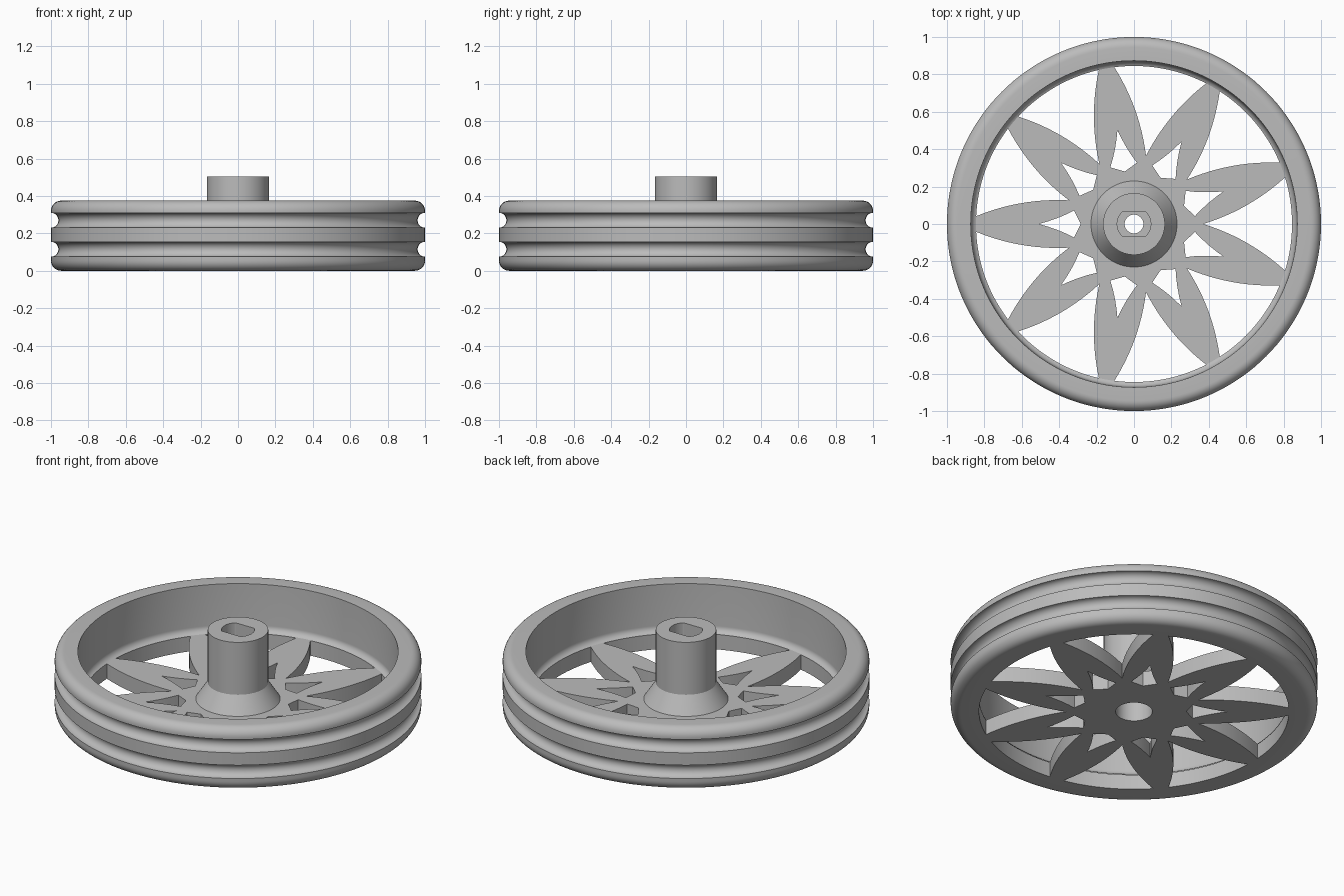
import bpy, bmesh, math
from math import sin, cos, pi, radians
from mathutils import Vector

cube = bpy.data.objects.get("Cube")
if cube:
    bpy.data.objects.remove(cube)

SPOKES = 9
SEGMENTS = 144
PLATE_TOP = 0.09
PLATE_R = 0.86
WINDOW_R = 0.845
BORE_R = 0.10

grey = bpy.data.materials.new("plain_grey")
grey.use_nodes = True
grey.diffuse_color = (0.5, 0.5, 0.5, 1)
grey.node_tree.nodes["Principled BSDF"].inputs["Base Color"].default_value = (0.5, 0.5, 0.5, 1)


def finish(obj, bm):
    """Clean the mesh, orient it and smooth its round faces."""
    bmesh.ops.remove_doubles(bm, verts=bm.verts, dist=1e-5)
    bmesh.ops.recalc_face_normals(bm, faces=bm.faces)
    for f in bm.faces:
        f.smooth = True
    bm.to_mesh(obj.data)
    bm.free()
    obj.data.set_sharp_from_angle(angle=radians(30))
    obj.data.materials.clear()
    obj.data.materials.append(grey)


def arc(cx, cz, r, start, end, steps=8):
    """Profile points on an arc, angles in degrees."""
    angles = [radians(start + (end - start) * i / steps) for i in range(steps + 1)]
    return [(cx + r * cos(a), cz + r * sin(a)) for a in angles]


def lathe(name, profile, shape=None):
    """Spin an (r, z) profile round z; shape may adjust each vertex."""
    bm = bmesh.new()
    rings = []
    for r, z in profile:
        ring = []
        for i in range(SEGMENTS):
            a = 2 * pi * i / SEGMENTS
            v = bm.verts.new((r * cos(a), r * sin(a), z))
            if shape:
                shape(v, r, z)
            ring.append(v)
        rings.append(ring)
    for low, high in zip(rings, rings[1:]):
        for i in range(SEGMENTS):
            j = (i + 1) % SEGMENTS
            bm.faces.new((low[i], low[j], high[j], high[i]))
    obj = bpy.data.objects.new(name, bpy.data.meshes.new(name))
    bpy.context.collection.objects.link(obj)
    finish(obj, bm)
    return obj


def polar(r, a):
    return Vector((r * cos(a), r * sin(a)))


def circle(r):
    return [polar(r, 2 * pi * i / SEGMENTS) for i in range(SEGMENTS)]


def bowed(a, b, bow, steps=12):
    """Points from a to b, bulging sideways by bow at the middle."""
    side = Vector((a.y - b.y, b.x - a.x)).normalized()
    return [a.lerp(b, i / steps) + side * bow * 4 * (i / steps) * (1 - i / steps)
            for i in range(steps + 1)]


def turn(points, a):
    return [Vector((p.x * cos(a) - p.y * sin(a), p.x * sin(a) + p.y * cos(a))) for p in points]


# Rim: rounded shoulders, two round belt grooves, filleted inner wall
rim = [(PLATE_R, 0)]
rim += arc(0.945, 0.055, 0.055, -90, 0)
rim += arc(1.0, 0.115, 0.04, 270, 90, 12)
rim += arc(1.0, 0.27, 0.04, 270, 90, 12)
rim += arc(0.945, 0.32, 0.055, 0, 90)
rim += [(0.873, 0.375), (0.87, 0.13)]
rim += arc(0.83, 0.13, 0.04, 0, -68)
lathe("rim", rim)

# Spoke plate: a disc with large windows, split spokes and a centre bore
half = pi / SPOKES
tip = half - 0.042 / WINDOW_R
inner = Vector((0.37, 0))
window = bowed(inner, polar(WINDOW_R, -tip), 0.028)
window += [polar(WINDOW_R, -tip + 2 * tip * i / 14) for i in range(1, 14)]
window += bowed(polar(WINDOW_R, tip), inner, 0.028)[:-1]
slot = bowed(Vector((0.51, 0)), Vector((0.32, 0.072)), 0.006, 4)
slot += [Vector((0.285, 0))]
slot += [Vector((p.x, -p.y)) for p in reversed(slot[1:-1])]

outlines = [circle(PLATE_R), circle(BORE_R)]
for k in range(SPOKES):
    a = 2 * half * k
    outlines += [turn(window, a), turn(slot, a + half)]

curve = bpy.data.curves.new("spoke_outline", 'CURVE')
curve.dimensions = '2D'
curve.fill_mode = 'BOTH'
curve.extrude = PLATE_TOP / 2
for points in outlines:
    spline = curve.splines.new('POLY')
    spline.points.add(len(points) - 1)
    for p, co in zip(spline.points, points):
        p.co = (co.x, co.y, 0, 1)
    spline.use_cyclic_u = True
outline = bpy.data.objects.new("spoke_outline", curve)
bpy.context.collection.objects.link(outline)
bpy.context.view_layer.update()
graph = bpy.context.evaluated_depsgraph_get()
mesh = bpy.data.meshes.new_from_object(outline.evaluated_get(graph))
bpy.data.objects.remove(outline)
plate = bpy.data.objects.new("spoke_plate", mesh)
bpy.context.collection.objects.link(plate)
bm = bmesh.new()
bm.from_mesh(mesh)
bmesh.ops.translate(bm, verts=bm.verts, vec=(0, 0, PLATE_TOP / 2))
finish(plate, bm)


# Hub: flared foot, straight boss, flat-sided shaft socket and round bore
def flatten_socket(v, r, z):
    if r == 0.09:
        v.co.y = max(-0.065, min(0.065, v.co.y))


hub = [(0.23, PLATE_TOP), (0.165, 0.19), (0.165, 0.505), (0.09, 0.505), (0.09, 0.2),
       (0.05, 0.2), (0.05, 0.14), (BORE_R, 0.14), (BORE_R, PLATE_TOP)]
lathe("hub", hub, flatten_socket)
